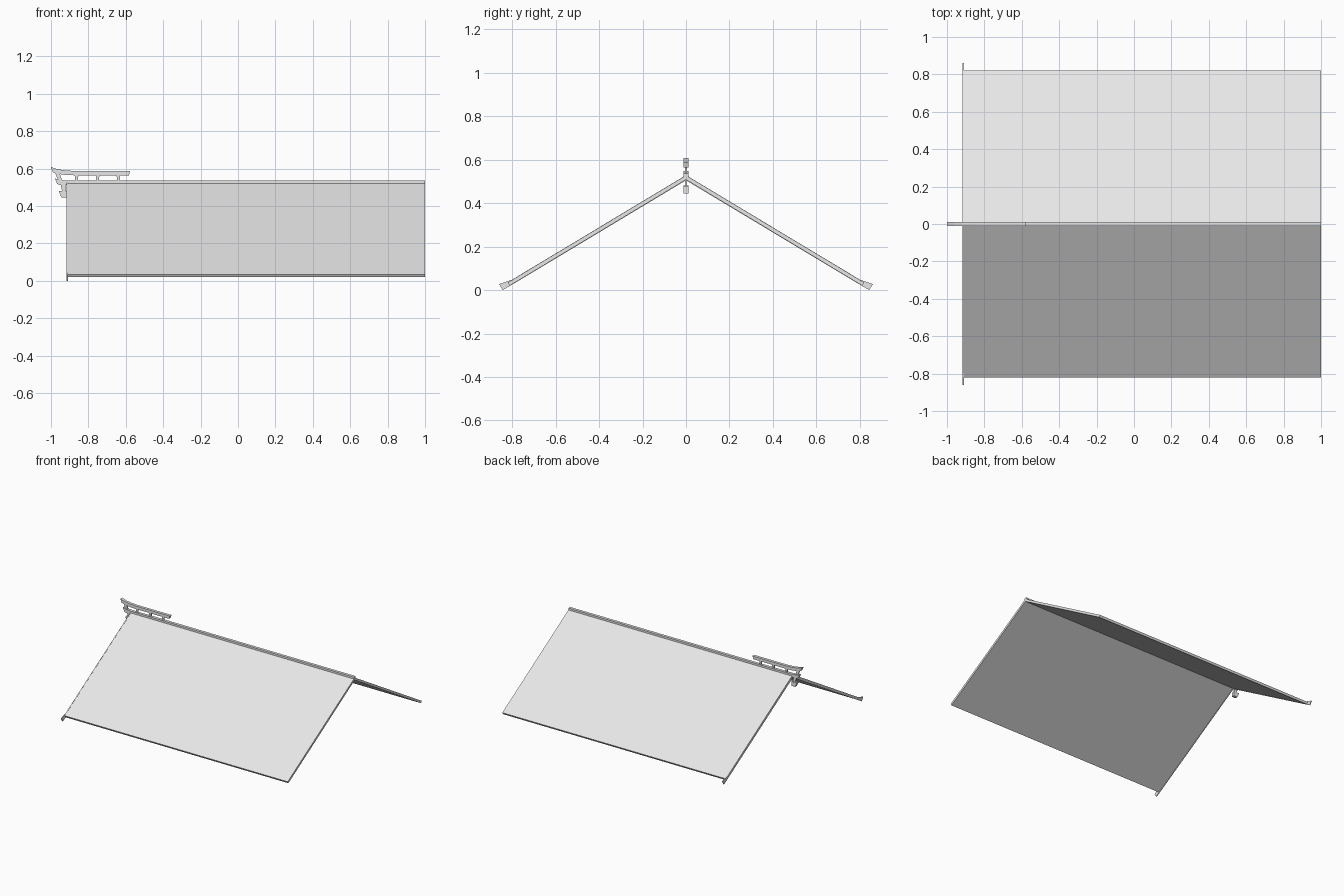
import bpy
import bmesh

cube = bpy.data.objects.get("Cube")
if cube:
    bpy.data.objects.remove(cube)

grey = bpy.data.materials.new("light_grey")
grey.use_nodes = True
colour = (0.8, 0.8, 0.8, 1)
grey.diffuse_color = colour
grey.node_tree.nodes["Principled BSDF"].inputs["Base Color"].default_value = colour


def prism(name, profile, axis, lo, hi):
    """Extrude a flat profile along x (profile in y, z) or y (profile in x, z)."""
    bm = bmesh.new()

    def place(a, b, t):
        return (t, a, b) if axis == "x" else (a, t, b)

    face = bm.faces.new([bm.verts.new(place(a, b, lo)) for a, b in profile])
    result = bmesh.ops.extrude_face_region(bm, geom=[face])
    moved = [v for v in result["geom"] if isinstance(v, bmesh.types.BMVert)]
    bmesh.ops.translate(bm, verts=moved, vec=place(0, 0, hi - lo))
    bmesh.ops.recalc_face_normals(bm, faces=bm.faces)
    mesh = bpy.data.meshes.new(name)
    bm.to_mesh(mesh)
    bm.free()
    mesh.materials.append(grey)
    obj = bpy.data.objects.new(name, mesh)
    bpy.context.collection.objects.link(obj)
    return obj


def gable(half):
    """Complete a half profile that starts and ends on the ridge line."""
    return half + [(-y, z) for y, z in reversed(half[1:-1])]


GABLE_X = -0.91
HALF_W = 0.011

# Two roof slopes meeting at the ridge
slopes = gable([(0, 0.528), (0.82, 0.035), (0.811, 0.020), (0, 0.508)])
# The last half point is the ridge underside, so mirrored points follow on from it
prism("roof_slopes", slopes, "x", GABLE_X, 1)

# Thin gable board with upturned feet
board = gable([(0, 0.529), (0.80, 0.048), (0.86, 0.028), (0.843, 0),
               (0.79, 0.031), (0, 0.505)])
prism("gable_board", board, "x", GABLE_X - 0.006, GABLE_X)

# Ridge beam, with a raised tip past the gable
ridge = [(-0.978, 0.547), (-0.95, 0.539), (-0.91, 0.536), (1, 0.536),
         (1, 0.512), (-0.955, 0.512), (-0.968, 0.52)]
prism("ridge_beam", ridge, "y", -HALF_W, HALF_W)

# Curved ornamental rail above the ridge
rail = [(-1, 0.608), (-0.965, 0.597), (-0.92, 0.590), (-0.86, 0.587),
        (-0.577, 0.587), (-0.584, 0.564), (-0.86, 0.564), (-0.92, 0.566),
        (-0.96, 0.572), (-0.99, 0.580)]
prism("ornament_rail", rail, "y", -HALF_W, HALF_W)

# Lower bracket block on the gable
block = [(-0.958, 0.481), (-0.91, 0.478), (-0.91, 0.445), (-0.943, 0.445), (-0.95, 0.46)]
prism("bracket_block", block, "y", -HALF_W, HALF_W)

# Waisted posts under the rail
for i, x in enumerate((-0.863, -0.75, -0.64)):
    post = [(x - 0.012, 0.57), (x + 0.012, 0.57), (x + 0.008, 0.555),
            (x + 0.008, 0.53), (x - 0.008, 0.53), (x - 0.008, 0.555)]
    prism(f"rail_post_{i + 1}", post, "y", -0.005, 0.005)

# Slanted struts linking rail, ridge tip and bracket block
for name, top_x, top_z, base_x, base_z in (
        ("upper_strut", -0.966, 0.577, -0.950, 0.535),
        ("lower_strut", -0.936, 0.518, -0.930, 0.475)):
    strut = [(top_x - 0.012, top_z), (top_x + 0.012, top_z),
             (base_x + 0.010, base_z), (base_x - 0.010, base_z)]
    prism(name, strut, "y", -0.005, 0.005)
